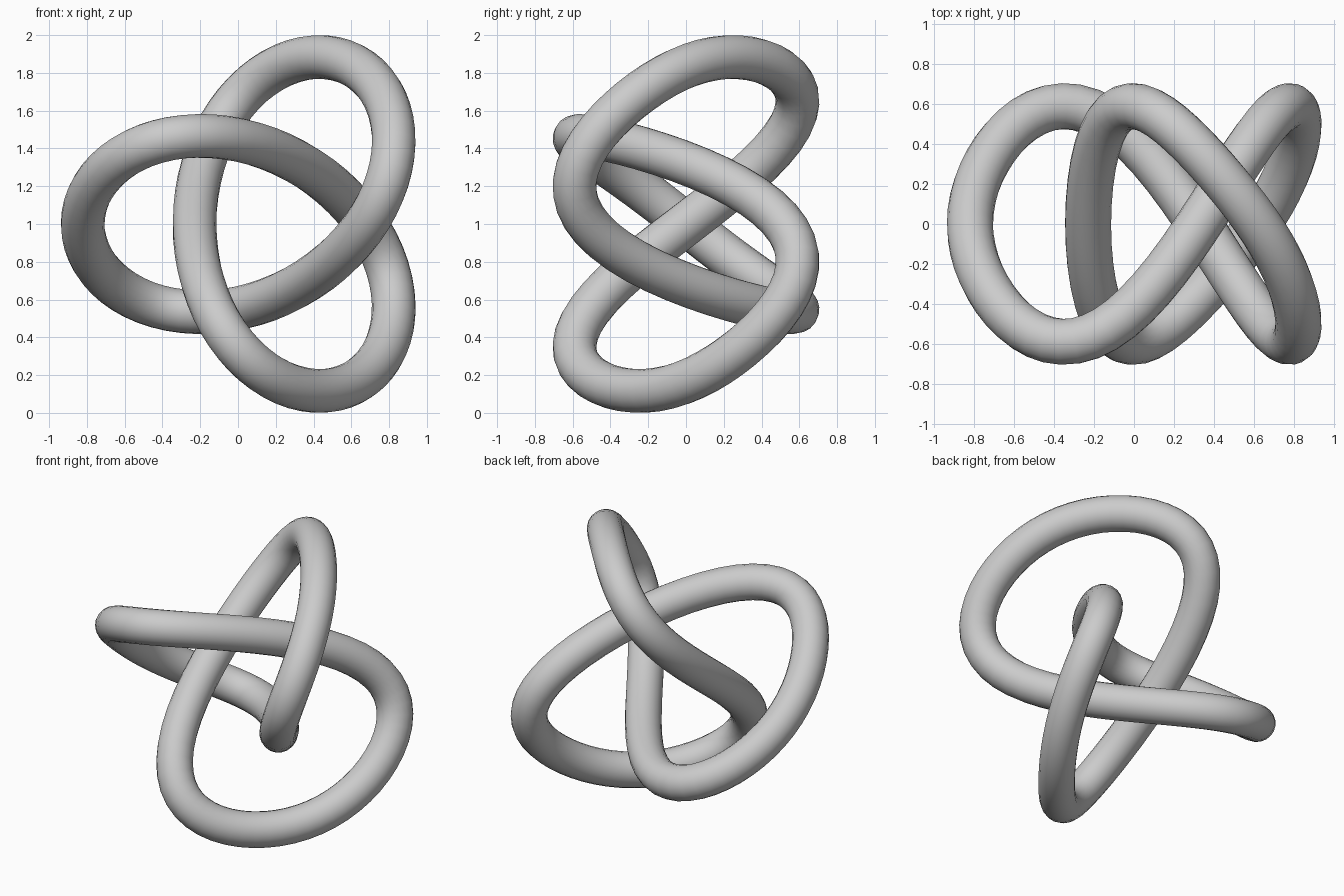
import bpy
from math import sin, cos, tau

if "Cube" in bpy.data.objects:
    bpy.data.objects.remove(bpy.data.objects["Cube"])

INNER, OUTER = 0.296, 0.667   # the two circular motions that make the three lobes
DEPTH = 0.575                 # front-to-back weave
TUBE = 0.116
SHIFT = 0.141                 # centres the lobes in x
STEPS = 128


def knot_point(t):
    x = SHIFT - INNER * cos(t) - OUTER * cos(2 * t)
    y = -DEPTH * (sin(3 * t) - 0.12 * sin(6 * t))
    z = 1 - INNER * sin(t) + OUTER * sin(2 * t)
    return (x, y, z, 1)


# closed centre line of the knot, with a round tube around it
curve = bpy.data.curves.new("knot_tube", "CURVE")
curve.dimensions = "3D"
curve.bevel_depth = TUBE
curve.bevel_resolution = 8
spline = curve.splines.new("POLY")
spline.points.add(STEPS - 1)
for i, point in enumerate(spline.points):
    point.co = knot_point(tau * i / STEPS)
spline.use_cyclic_u = True
knot = bpy.data.objects.new("knot_tube", curve)
bpy.context.collection.objects.link(knot)

# turn the tube into a smooth mesh
bpy.context.view_layer.objects.active = knot
knot.select_set(True)
bpy.ops.object.convert(target="MESH")
knot = bpy.context.object
bpy.ops.object.shade_smooth()

# single plain grey
grey = bpy.data.materials.new("light_grey")
grey.diffuse_color = (0.6, 0.6, 0.6, 1)
grey.use_nodes = True
grey.node_tree.nodes["Principled BSDF"].inputs["Base Color"].default_value = grey.diffuse_color
knot.data.materials.clear()
knot.data.materials.append(grey)
